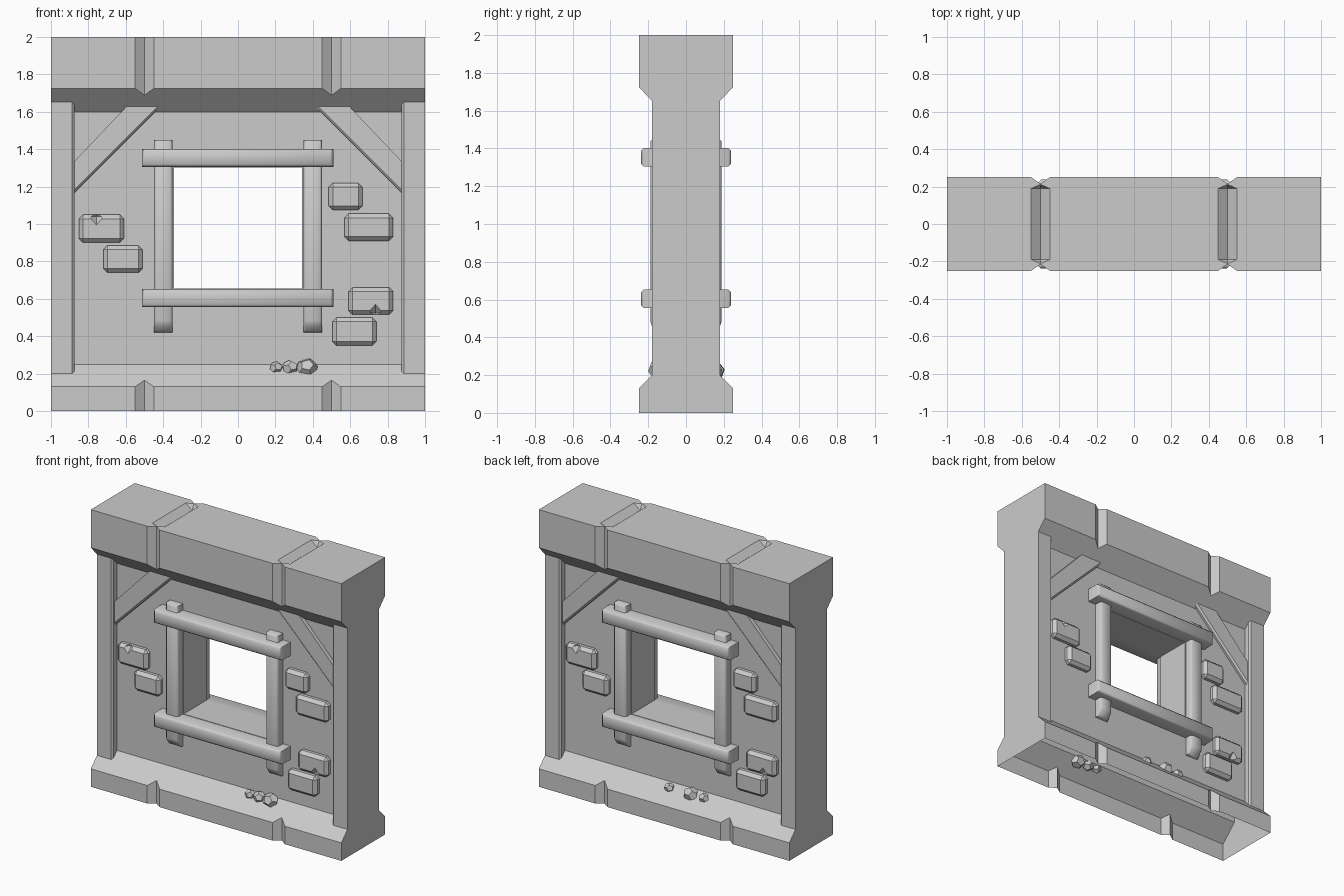
import bpy, bmesh, math, random
from mathutils import Vector, Matrix, Euler

random.seed(4)
default = bpy.data.objects.get("Cube")
if default:
    bpy.data.objects.remove(default, do_unlink=True)

stone = bpy.data.materials.new("grey_stone")
stone.use_nodes = True
GREY = (0.6, 0.6, 0.6, 1)
stone.diffuse_color = GREY
stone.node_tree.nodes["Principled BSDF"].inputs["Base Color"].default_value = GREY


def finish(name, bm):
    bmesh.ops.recalc_face_normals(bm, faces=bm.faces)
    mesh = bpy.data.meshes.new(name)
    bm.to_mesh(mesh)
    bm.free()
    mesh.materials.append(stone)
    obj = bpy.data.objects.new(name, mesh)
    bpy.context.collection.objects.link(obj)
    return obj


def prism(name, outline, axis, lo, hi, chamfer=None, width=0.012):
    """Extrude a 2D outline along an axis; chamfer picks edges by a rule."""
    def place(p, t):
        c = list(p)
        c.insert("xyz".index(axis), t)
        return c
    bm = bmesh.new()
    face = bm.faces.new([bm.verts.new(place(p, lo)) for p in outline])
    out = bmesh.ops.extrude_face_region(bm, geom=[face])
    shift = Vector(place((0, 0), hi - lo))
    bmesh.ops.translate(bm, vec=shift, verts=[v for v in out["geom"] if isinstance(v, bmesh.types.BMVert)])
    if chamfer:
        edges = [e for e in bm.edges if all(chamfer(v.co) for v in e.verts)]
        bmesh.ops.bevel(bm, geom=edges, offset=width, segments=1, affect='EDGES')
    return finish(name, bm)


def block(name, x, y, z, chamfer=None, width=0.012):
    outline = [(x[0], z[0]), (x[1], z[0]), (x[1], z[1]), (x[0], z[1])]
    return prism(name, outline, "y", *y, chamfer, width)


def hull(name, points):
    bm = bmesh.new()
    for p in points:
        bm.verts.new(p)
    bmesh.ops.convex_hull(bm, input=bm.verts)
    bmesh.ops.dissolve_limit(bm, angle_limit=0.02, verts=bm.verts, edges=bm.edges)
    return finish(name, bm)


def activate(obj):
    bpy.ops.object.select_all(action='DESELECT')
    obj.select_set(True)
    bpy.context.view_layer.objects.active = obj


def cut(obj, cutter):
    mod = obj.modifiers.new("cut", 'BOOLEAN')
    mod.operation, mod.solver, mod.object = 'DIFFERENCE', 'EXACT', cutter
    activate(obj)
    bpy.ops.object.modifier_apply(modifier=mod.name)
    bpy.data.objects.remove(cutter, do_unlink=True)


def smooth(obj, degrees):
    activate(obj)
    bpy.ops.object.shade_smooth_by_angle(angle=math.radians(degrees))


# Wall body: stepped cross-section with a broad plinth and cap
WALL, POST, EDGE = 0.13, 0.18, 0.25
half = [(EDGE, 0), (EDGE, 0.13), (WALL, 0.25), (WALL, 1.6), (EDGE, 1.725), (EDGE, 2)]
wall = prism("wall_body", half + [(-y, z) for y, z in reversed(half)], "x", -1, 1)
cut(wall, block("window_cutter", (-0.343, 0.343), (-0.5, 0.5), (0.655, 1.303)))

# Grooves between the plinth and cap blocks
for x in (-0.5, 0.5):
    for s in (-1, 1):
        v = [(x - 0.07, s * 0.264), (x + 0.07, s * 0.264), (x, s * 0.215)]
        cut(wall, prism("groove_cutter", v, "z", -0.1, 2.1))
    rim = [(x + a, b) for b in (-0.19, 0.19) for a in (-0.05, 0.05)] + [(x, -0.212), (x, 0.212)]
    points = [(a, b, z) for a, b in rim for z in (2, 2.06)]
    cut(wall, hull("top_groove_cutter", points + [(x, -0.19, 1.96), (x, 0.19, 1.96)]))

# The underside is open
bm = bmesh.new()
bm.from_mesh(wall.data)
under = [f for f in bm.faces if all(v.co.z < 0.001 for v in f.verts)]
bmesh.ops.delete(bm, geom=under, context='FACES')
bm.to_mesh(wall.data)
bm.free()

details = []
for s, side in ((-1, "right"), (1, "left")):
    # Corner posts, fitted to the sloping plinth and cap
    outline = [(-WALL, 0.25), (-POST, 0.2), (-POST, 1.652), (-WALL, 1.6)]
    details.append(prism(side + "_corner_post", outline, "x", s * 0.875, s,
                         lambda c: abs(c.x) < 0.9 and c.y < -0.15))

    # Diagonal braces
    outline = [(s * 0.88, 1.16), (s * 0.41, 1.63), (s * 0.595, 1.63), (s * 0.88, 1.33)]
    details.append(prism(side + "_brace", outline, "y", -0.158, -0.12,
                         lambda c: c.y < -0.15 and abs(c.z + abs(c.x) - 2.04) < 0.01))

    # Upright window timbers with a sloping foot
    outline = [(-0.188, 0.47), (-0.188, 1.45), (-0.1, 1.45), (-0.1, 0.42), (-0.15, 0.42)]
    upright = prism(side + "_window_upright", outline, "x", s * 0.35, s * 0.45,
                    lambda c: c.y < -0.14)
    smooth(upright, 50)
    details.append(upright)

# Window lintel and sill beams
for name, z in (("window_sill", (0.555, 0.652)), ("window_lintel", (1.305, 1.402))):
    beam = block(name, (-0.513, 0.51), (-0.238, -0.12), z, lambda c: c.y < -0.2, 0.014)
    smooth(beam, 50)
    details.append(beam)

# Raised bricks with chamfered edges: x range, z range
BRICKS = [((-0.85, -0.61), (0.9, 1.05)), ((-0.72, -0.51), (0.74, 0.885)),
          ((0.485, 0.665), (1.075, 1.22)), ((0.57, 0.83), (0.91, 1.055)),
          ((0.59, 0.83), (0.515, 0.66)), ((0.505, 0.74), (0.35, 0.5))]
CHIPS = {0: (-0.757, 1.04), 4: (0.735, 0.525)}
for i, (x, z) in enumerate(BRICKS):
    brick = block(f"raised_brick_{i + 1}", x, (-0.174, -0.09), z, lambda c: True, 0.022)
    if i in CHIPS:
        cx, cz = CHIPS[i]
        chip = [(cx + a, -0.174 + b, cz + c) for a, b, c in
                ((0.04, 0, 0), (-0.04, 0, 0), (0, 0.04, 0), (0, -0.04, 0), (0, 0, 0.045), (0, 0, -0.045))]
        cut(brick, hull("chip_cutter", chip))
    details.append(brick)

# The rear repeats the front, turned half way round
for obj in details:
    rear = obj.copy()
    rear.name = "rear_" + obj.name
    rear.rotation_euler.z = math.pi
    bpy.context.collection.objects.link(rear)


# Loose twelve-sided stones lying on the plinth slopes
def rubble(name, x, y, z, r):
    bm = bmesh.new()
    bmesh.ops.create_icosphere(bm, subdivisions=1, radius=r * 1.25)
    turn = Euler([random.uniform(0, 3) for _ in range(3)]).to_matrix()
    squash = Matrix.Diagonal((1, 0.85, 0.9))
    points = [squash @ turn @ f.calc_center_median() + Vector((x, y, z)) for f in bm.faces]
    bm.free()
    hull(name, points)


for i, (x, r) in enumerate(((0.205, 0.037), (0.28, 0.045), (0.37, 0.057))):
    rubble(f"front_rubble_{i + 1}", x, -0.155, 0.232, r)
for i, (x, r) in enumerate(((0.02, 0.037), (-0.15, 0.055), (-0.255, 0.038))):
    rubble(f"rear_rubble_{i + 1}", x, 0.16, 0.222, r)
